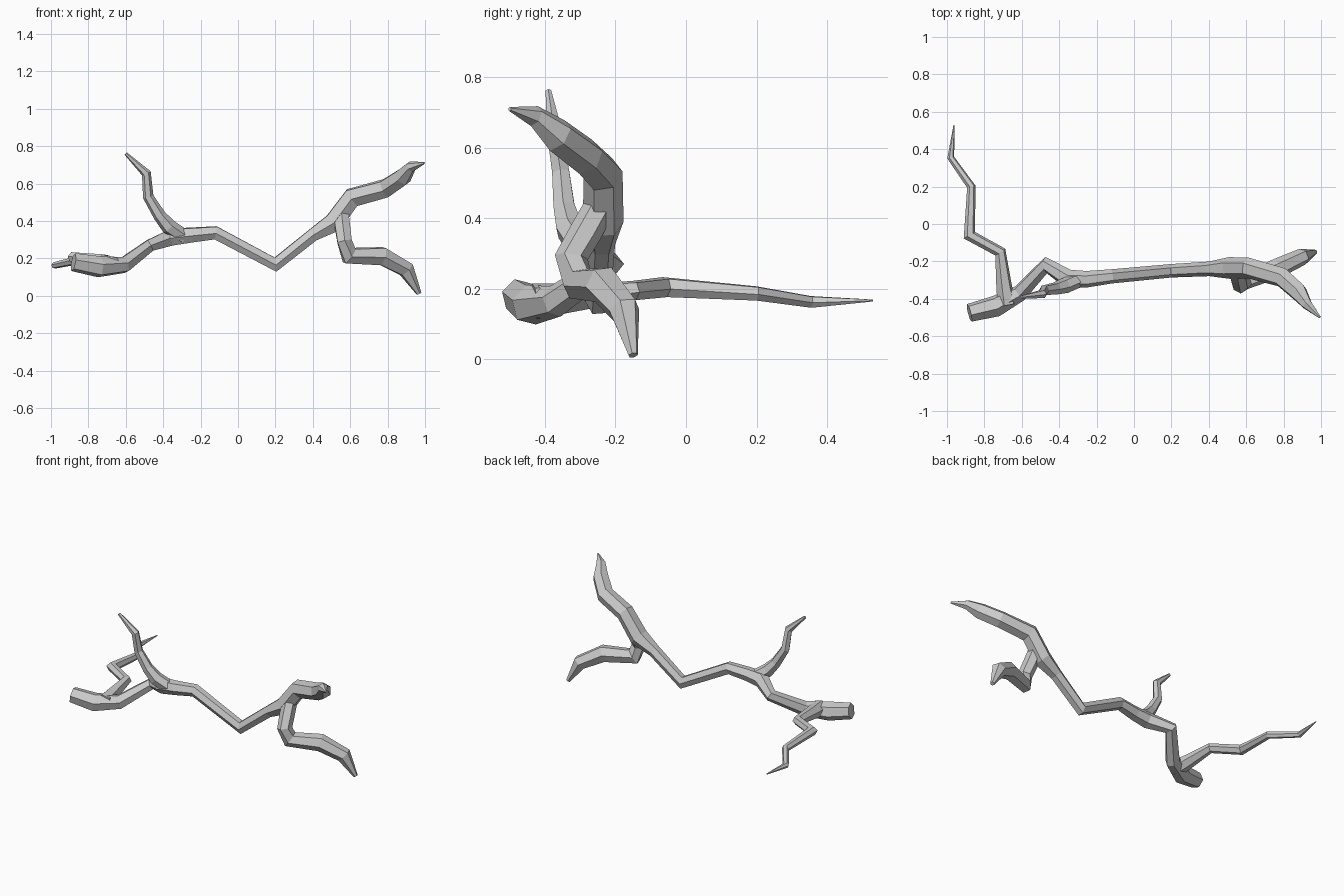
import bpy, bmesh, math
from mathutils import Vector

SIDES = 6


def limb(name, stations, phase=0.0):
    """Faceted tapering tube through (x, y, z, radius) stations with mitred bends."""
    pts = [Vector(s[:3]) for s in stations]
    n = len(pts)
    segs = [(pts[i + 1] - pts[i]).normalized() for i in range(n - 1)]
    ref = segs[0].orthogonal().normalized()
    bm = bmesh.new()
    rings = []
    for i, p in enumerate(pts):
        a, b = segs[max(i - 1, 0)], segs[min(i, n - 2)]
        t = (a + b).normalized()
        # carry the frame along so that the facets do not twist
        ref = (ref - t * ref.dot(t)).normalized()
        side = t.cross(ref)
        bend = b - a
        stretch = min(1 / max(a.dot(t), 0.1), 1.3) - 1
        ring = []
        for k in range(SIDES):
            ang = phase + 2 * math.pi * k / SIDES
            off = (ref * math.cos(ang) + side * math.sin(ang)) * stations[i][3]
            if bend.length > 1e-4:
                m = bend.normalized()
                off += m * off.dot(m) * stretch
            ring.append(bm.verts.new(p + off))
        rings.append(ring)
    for r0, r1 in zip(rings, rings[1:]):
        for k in range(SIDES):
            j = (k + 1) % SIDES
            bm.faces.new((r0[k], r0[j], r1[j], r1[k]))
    bm.faces.new(rings[0][::-1])
    bm.faces.new(rings[-1])
    bmesh.ops.recalc_face_normals(bm, faces=bm.faces)
    me = bpy.data.meshes.new(name)
    bm.to_mesh(me)
    bm.free()
    ob = bpy.data.objects.new(name, me)
    bpy.context.collection.objects.link(ob)
    return ob


# Main stem from the sawn butt through to the raised right fork
limb("main_stem", [
    (-0.88, -0.475, 0.18, 0.050), (-0.74, -0.44, 0.155, 0.058),
    (-0.61, -0.37, 0.165, 0.045), (-0.47, -0.22, 0.27, 0.036),
    (-0.35, -0.295, 0.315, 0.050), (-0.25, -0.295, 0.325, 0.044),
    (-0.12, -0.28, 0.337, 0.038), (0.20, -0.25, 0.167, 0.036),
    (0.40, -0.24, 0.325, 0.039), (0.51, -0.235, 0.39, 0.058),
    (0.61, -0.235, 0.525, 0.055), (0.79, -0.285, 0.575, 0.053),
    (0.88, -0.365, 0.635, 0.050), (0.925, -0.43, 0.69, 0.030),
    (0.995, -0.50, 0.71, 0.006)])

# Drooping right branch
limb("lower_branch", [
    (0.55, -0.235, 0.45, 0.045), (0.56, -0.285, 0.36, 0.046),
    (0.57, -0.325, 0.29, 0.044), (0.595, -0.305, 0.215, 0.045),
    (0.77, -0.235, 0.212, 0.053), (0.90, -0.175, 0.14, 0.045),
    (0.968, -0.15, 0.012, 0.014)], 0.3)

# Upright twig on the left
limb("upright_twig", [
    (-0.29, -0.295, 0.315, 0.042), (-0.37, -0.33, 0.37, 0.042),
    (-0.42, -0.345, 0.43, 0.034), (-0.48, -0.355, 0.53, 0.028),
    (-0.49, -0.375, 0.655, 0.024), (-0.60, -0.39, 0.76, 0.009)])

# Long crooked twig running to the back
limb("back_twig", [
    (-0.68, -0.43, 0.165, 0.052), (-0.695, -0.33, 0.175, 0.043),
    (-0.715, -0.15, 0.195, 0.029), (-0.88, -0.06, 0.205, 0.030),
    (-0.87, 0.20, 0.187, 0.022), (-0.98, 0.355, 0.163, 0.018),
    (-0.962, 0.53, 0.167, 0.003)])
